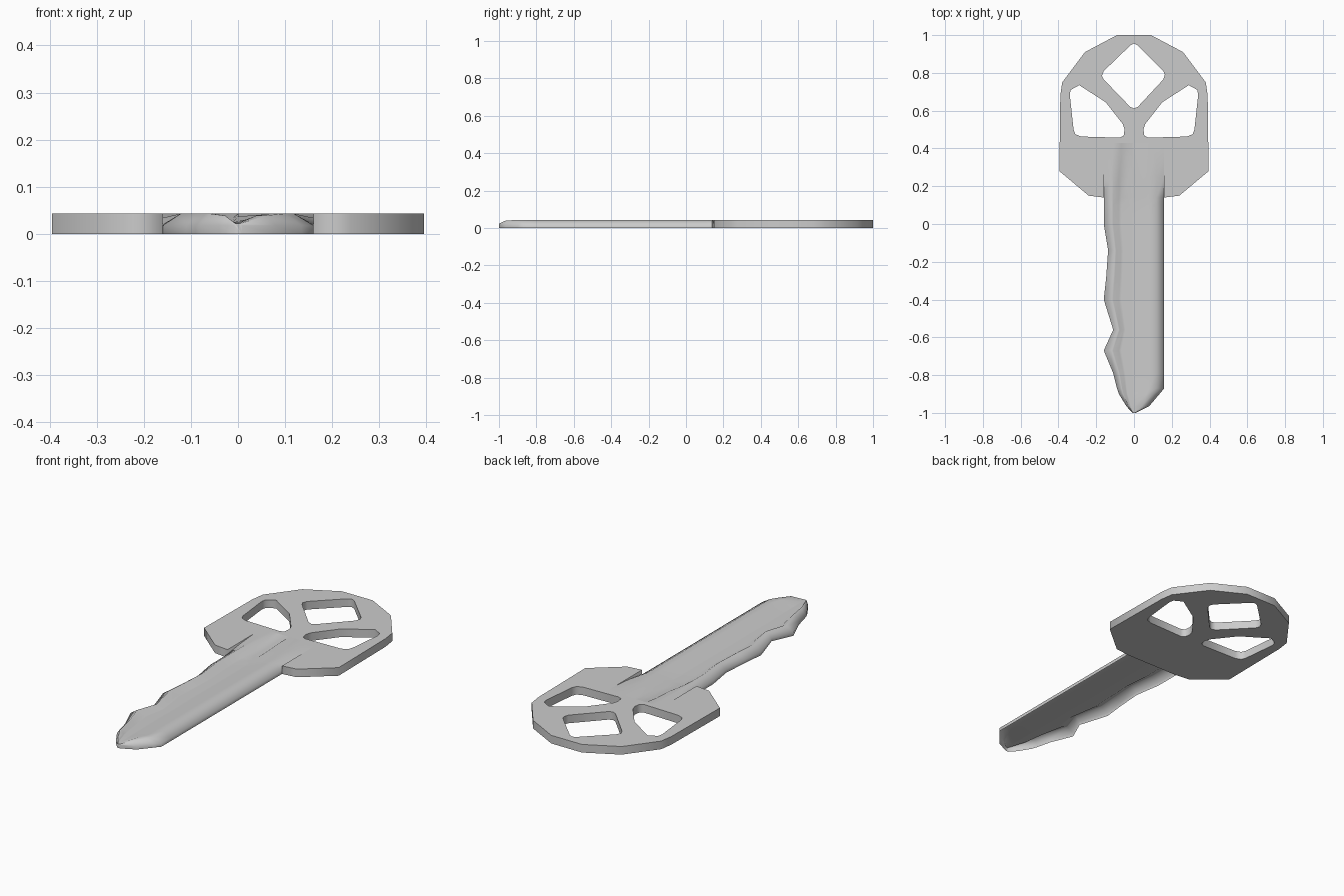
import bpy, bmesh, math

if "Cube" in bpy.data.objects:
    bpy.data.objects.remove(bpy.data.objects["Cube"])

T = 0.043          # key thickness
EDGE = 0.018       # height of the blade's side wall below its bevel
GROOVE = 0.024     # groove floor height


def mirror(points):
    return [(-x, y) for x, y in reversed(points)]


def plate(name, loops):
    """Flat plate with holes from closed 2D loops."""
    cu = bpy.data.curves.new(name, 'CURVE')
    cu.dimensions = '2D'
    cu.fill_mode = 'BOTH'
    cu.extrude = T / 2
    for pts in loops:
        s = cu.splines.new('POLY')
        s.points.add(len(pts) - 1)
        for p, (x, y) in zip(s.points, pts):
            p.co = (x, y, 0, 1)
        s.use_cyclic_u = True
    ob = bpy.data.objects.new(name, cu)
    ob.location.z = T / 2
    bpy.context.collection.objects.link(ob)
    bpy.ops.object.select_all(action='DESELECT')
    ob.select_set(True)
    bpy.context.view_layer.objects.active = ob
    bpy.ops.object.convert(target='MESH')
    return bpy.context.object


# Head: faceted bow, notched where the blade runs into it, three holes
half = [(.09, 1), (.26, .91), (.38, .75), (.39, .68), (.395, .28),
        (.24, .15), (.16, .14), (.16, .43)]
diamond = [(-.02, .945), (0, .955), (.02, .945), (.155, .81), (.163, .79), (.155, .765),
           (.02, .62), (0, .612), (-.02, .62), (-.16, .765), (-.17, .785), (-.16, .81)]
side_hole = [(.34, .685), (.335, .71), (.29, .735), (.15, .645), (.06, .53), (.05, .5),
             (.055, .467), (.075, .457), (.28, .463), (.31, .475), (.32, .50)]
plate("key_head", [half + mirror(half), diamond, side_hole, mirror(side_hole)])


def section(y, l, r, edge=EDGE, top=GROOVE, floor=GROOVE, cap=T):
    """Blade cross-section: side walls, bevels and an off-centre groove."""
    pts = [(l, 0), (l, edge), (l * .76, T), (l * .69, T), (l * .5, top),
           (l * .41, floor), (l * .07, floor), (0, top),
           (r * .5, T), (r * .74, T), (r, edge), (r, 0)]
    return [(x, y, min(z, cap)) for x, z in pts]


# Blade stations from tip to bow; the left edge carries the cuts
stations = [dict(y=-1, l=-.008, r=.008, cap=.022),
            dict(y=-.965, l=-.04, r=.08, cap=.039),
            dict(y=-.9, l=-.08, r=.135),
            dict(y=-.87, l=-.09, r=.16)]
for y, l in [(-.79, -.11), (-.67, -.16), (-.56, -.11), (-.4, -.16), (-.28, -.147),
             (-.14, -.137), (0, -.16), (.1, -.16)]:
    stations.append(dict(y=y, l=l, r=.16))
# Groove and bevels running out into the bow
for y, e, t, f in [(.14, .02, .027, .025), (.25, .034, .037, .029),
                   (.36, T, T, .034), (.43, T, T, T)]:
    stations.append(dict(y=y, l=-.16, r=.16, edge=e, top=t, floor=f))

bm = bmesh.new()
rings = [[bm.verts.new(p) for p in section(**s)] for s in stations]
for a, b in zip(rings, rings[1:]):
    for i in range(len(a) - 1):
        bm.faces.new((a[i], a[i + 1], b[i + 1], b[i]))
bm.faces.new(rings[0])
root = rings[-4]
bm.faces.new((root[0], root[-1], rings[-1][-1], rings[-1][0]))
bmesh.ops.recalc_face_normals(bm, faces=bm.faces)
# Keep the outside facing up
if sum(f.normal.z * f.calc_area() for f in bm.faces if f.calc_center_median().y < 0) < 0:
    bmesh.ops.reverse_faces(bm, faces=bm.faces)
me = bpy.data.meshes.new("key_blade")
bm.to_mesh(me)
bm.free()
blade = bpy.data.objects.new("key_blade", me)
bpy.context.collection.objects.link(blade)
bpy.ops.object.select_all(action='DESELECT')
blade.select_set(True)
bpy.context.view_layer.objects.active = blade
bpy.ops.object.shade_smooth_by_angle(angle=math.radians(62))
